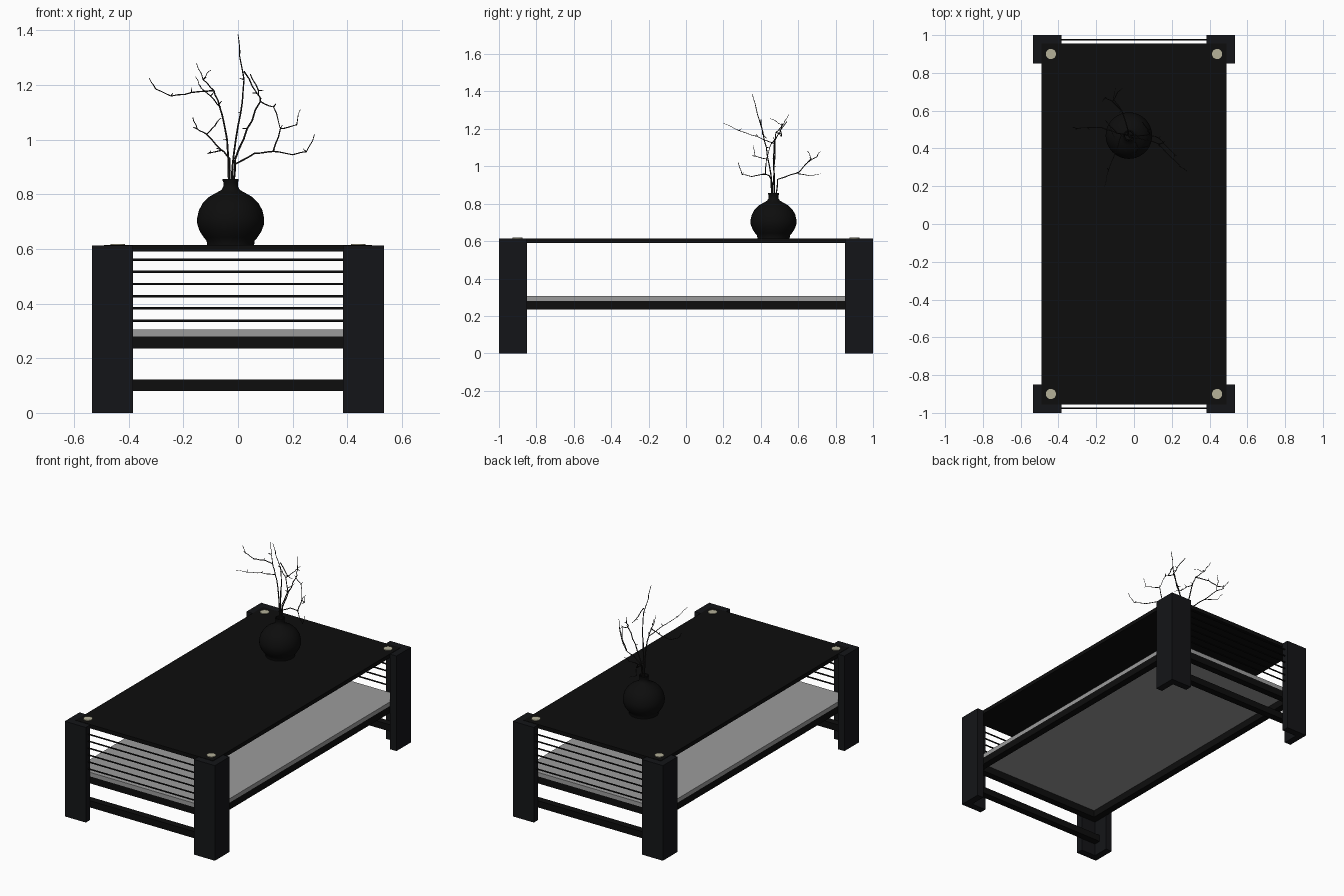
import bpy, bmesh, math, random
from mathutils import Vector

if "Cube" in bpy.data.objects:
    bpy.data.objects.remove(bpy.data.objects["Cube"])

random.seed(4)


def material(name, r, g, b):
    m = bpy.data.materials.new(name)
    m.diffuse_color = (r, g, b, 1)
    m.use_nodes = True
    m.node_tree.nodes["Principled BSDF"].inputs["Base Color"].default_value = m.diffuse_color
    return m


WOOD = material("dark_wood", 0.007, 0.0075, 0.009)
BLACK = material("black", 0.004, 0.004, 0.004)
GLASS = material("grey_panel", 0.33, 0.33, 0.33)
CREAM = material("cream", 0.46, 0.44, 0.32)
TWIG = material("twig", 0.015, 0.014, 0.013)


def finish(name, bm, mat, mirror=""):
    bmesh.ops.recalc_face_normals(bm, faces=bm.faces[:])
    me = bpy.data.meshes.new(name)
    bm.to_mesh(me)
    bm.free()
    ob = bpy.data.objects.new(name, me)
    bpy.context.collection.objects.link(ob)
    me.materials.append(mat)
    if mirror:
        mod = ob.modifiers.new("mirror", "MIRROR")
        mod.use_axis = ["x" in mirror, "y" in mirror, False]
    return ob


def smooth(ob, angle=40):
    bpy.ops.object.select_all(action="DESELECT")
    ob.select_set(True)
    bpy.context.view_layer.objects.active = ob
    bpy.ops.object.shade_smooth_by_angle(angle=math.radians(angle))


def prism(name, outline, z0, z1, mat, mirror=""):
    bm = bmesh.new()
    face = bm.faces.new([bm.verts.new((x, y, z0)) for x, y in outline])
    ext = bmesh.ops.extrude_face_region(bm, geom=[face])
    top = [v for v in ext["geom"] if isinstance(v, bmesh.types.BMVert)]
    bmesh.ops.translate(bm, verts=top, vec=(0, 0, z1 - z0))
    return finish(name, bm, mat, mirror)


def box(name, x0, x1, y0, y1, z0, z1, mat, mirror=""):
    return prism(name, [(x0, y0), (x1, y0), (x1, y1), (x0, y1)], z0, z1, mat, mirror)


def circle(x, y, r, n):
    return [(x + r * math.cos(2 * math.pi * i / n), y + r * math.sin(2 * math.pi * i / n))
            for i in range(n)]


# L-shaped corner legs wrapping the table top
X, Y, T, W = 0.535, 1.0, 0.045, 0.15
prism("corner_legs", [(X, Y), (X - W, Y), (X - W, Y - T), (X - T, Y - T), (X - T, Y - W), (X, Y - W)],
      0, 0.613, WOOD, "xy")

# Table top and round caps at its corners
IX, IY = X - T, Y - T
box("table_top", -IX, IX, -IY, IY, 0.59, 0.615, BLACK)
caps = prism("corner_caps", circle(0.44, 0.90, 0.027, 32), 0.605, 0.619, CREAM, "xy")
smooth(caps)

# Lower shelf: grey panel on a black frame
box("shelf_panel", -IX, IX, -IY, IY, 0.28, 0.306, GLASS)
box("shelf_side_rails", IX - 0.045, IX, -IY, IY, 0.235, 0.28, BLACK, "x")
box("shelf_end_rails", -IX + 0.045, IX - 0.045, IY - 0.045, IY, 0.235, 0.28, BLACK, "y")

# Low stretchers at both ends
box("end_stretchers", -IX, IX, IY - 0.045, IY, 0.08, 0.123, BLACK, "y")

# Six thin rods across each end
for i in range(6):
    bm = bmesh.new()
    bmesh.ops.create_cone(bm, cap_ends=True, segments=12, radius1=0.0045, radius2=0.0045, depth=0.80)
    for v in bm.verts:
        v.co = (v.co.z, v.co.x + 0.976, v.co.y + 0.338 + 0.0446 * i)
    smooth(finish(f"end_rods_{i + 1}", bm, BLACK, "y"))

# Vase turned from a profile, hollow at the neck
VX, VY, N = -0.027, 0.468, 48
profile = [(0.0, 0.615), (0.086, 0.615), (0.088, 0.63), (0.098, 0.642), (0.113, 0.665), (0.122, 0.69),
           (0.123, 0.712), (0.116, 0.742), (0.102, 0.768), (0.08, 0.79), (0.052, 0.806), (0.034, 0.816),
           (0.027, 0.828), (0.026, 0.842), (0.029, 0.85), (0.029, 0.857), (0.023, 0.857), (0.021, 0.83),
           (0.03, 0.805), (0.0, 0.79)]
bm = bmesh.new()
verts = [bm.verts.new((VX + r, VY, z)) for r, z in profile]
edges = [bm.edges.new(p) for p in zip(verts, verts[1:])]
bmesh.ops.spin(bm, geom=verts + edges, cent=(VX, VY, 0), axis=(0, 0, 1), angle=2 * math.pi, steps=N)
bmesh.ops.remove_doubles(bm, verts=bm.verts[:], dist=0.0002)
smooth(finish("vase", bm, BLACK), 50)


# Bare branches: tapering tubes with small random kinks and buds
def branch(name, r0, r1, *pts):
    path = [Vector(pts[0])]
    for a, b in zip(pts, pts[1:]):
        a, b = Vector(a), Vector(b)
        for k in (1, 2, 3):
            j = 0.0 if k == 3 else 0.003
            path.append(a.lerp(b, k / 3) + Vector([random.uniform(-j, j) for _ in range(3)]))
    cu = bpy.data.curves.new(name, "CURVE")
    cu.dimensions = "3D"
    cu.bevel_depth = 1.0
    cu.bevel_resolution = 1
    cu.use_fill_caps = True
    lines = [(path, r0, r1)]
    for i in range(3, len(path) - 1, 3):
        if path[i].z > 0.95:
            d = Vector([random.uniform(-1, 1), random.uniform(-1, 1), random.uniform(0, 1)])
            lines.append(([path[i], path[i] + d.normalized() * 0.018], 0.0025, 0.001))
    for line, ra, rb in lines:
        sp = cu.splines.new("POLY")
        sp.points.add(len(line) - 1)
        for i, (p, v) in enumerate(zip(sp.points, line)):
            p.co = (*v, 1)
            p.radius = ra + (rb - ra) * i / (len(line) - 1)
    cu.materials.append(TWIG)
    ob = bpy.data.objects.new(name, cu)
    bpy.context.collection.objects.link(ob)
    bpy.ops.object.select_all(action="DESELECT")
    ob.select_set(True)
    bpy.context.view_layer.objects.active = ob
    bpy.ops.object.convert(target="MESH")


# Tall branch and its right-hand fork
branch("tall_branch", 0.004, 0.0015, (-0.025, 0.465, 0.80), (-0.015, 0.455, 0.95), (0.01, 0.43, 1.10),
       (0.022, 0.40, 1.22), (0.005, 0.375, 1.31), (0.0, 0.355, 1.385))
branch("tall_branch_fork", 0.003, 0.0015, (0.022, 0.40, 1.25), (0.07, 0.41, 1.17), (0.085, 0.43, 1.15))
branch("second_branch", 0.004, 0.002, (-0.02, 0.468, 0.80), (-0.01, 0.468, 0.93), (0.033, 0.468, 1.04),
       (0.082, 0.475, 1.14), (0.075, 0.50, 1.18), (0.045, 0.54, 1.24))
branch("second_branch_twig", 0.0025, 0.0015, (0.082, 0.475, 1.14), (0.13, 0.455, 1.12), (0.155, 0.43, 1.04))
# Left branch with long side shoot and two upper twigs
branch("left_branch", 0.004, 0.0025, (-0.03, 0.47, 0.80), (-0.04, 0.47, 1.0), (-0.07, 0.475, 1.13),
       (-0.088, 0.48, 1.18))
branch("left_shoot", 0.003, 0.0015, (-0.088, 0.48, 1.18), (-0.17, 0.51, 1.173), (-0.245, 0.51, 1.16),
       (-0.30, 0.505, 1.185), (-0.325, 0.51, 1.225))
branch("left_front_twig", 0.0025, 0.001, (-0.065, 0.475, 1.12), (-0.10, 0.38, 1.16), (-0.135, 0.285, 1.19),
       (-0.155, 0.20, 1.23))
branch("left_upper_twig", 0.0025, 0.001, (-0.088, 0.48, 1.18), (-0.128, 0.52, 1.22), (-0.152, 0.55, 1.28))
branch("left_small_twig", 0.002, 0.001, (-0.128, 0.52, 1.22), (-0.10, 0.45, 1.255))
# Rear branch leaning back
branch("rear_branch", 0.0035, 0.0015, (-0.03, 0.475, 0.80), (-0.03, 0.49, 0.93), (-0.065, 0.60, 0.965),
       (-0.115, 0.65, 1.02), (-0.15, 0.67, 1.04), (-0.165, 0.65, 1.08))
branch("rear_side_twig", 0.0025, 0.001, (-0.115, 0.65, 1.02), (-0.085, 0.70, 1.05), (-0.06, 0.72, 1.08))
branch("rear_low_twig", 0.0025, 0.001, (-0.065, 0.60, 0.96), (-0.11, 0.66, 0.95), (-0.10, 0.72, 0.96))
# Low right branch and its forks
branch("right_branch", 0.0035, 0.0015, (-0.022, 0.466, 0.80), (-0.012, 0.463, 0.91), (0.06, 0.445, 0.95),
       (0.128, 0.425, 0.957), (0.20, 0.35, 0.945), (0.25, 0.30, 0.955), (0.28, 0.28, 1.02))
branch("right_upper_fork", 0.003, 0.001, (0.128, 0.425, 0.957), (0.155, 0.43, 1.04), (0.215, 0.37, 1.055),
       (0.228, 0.36, 1.11))
